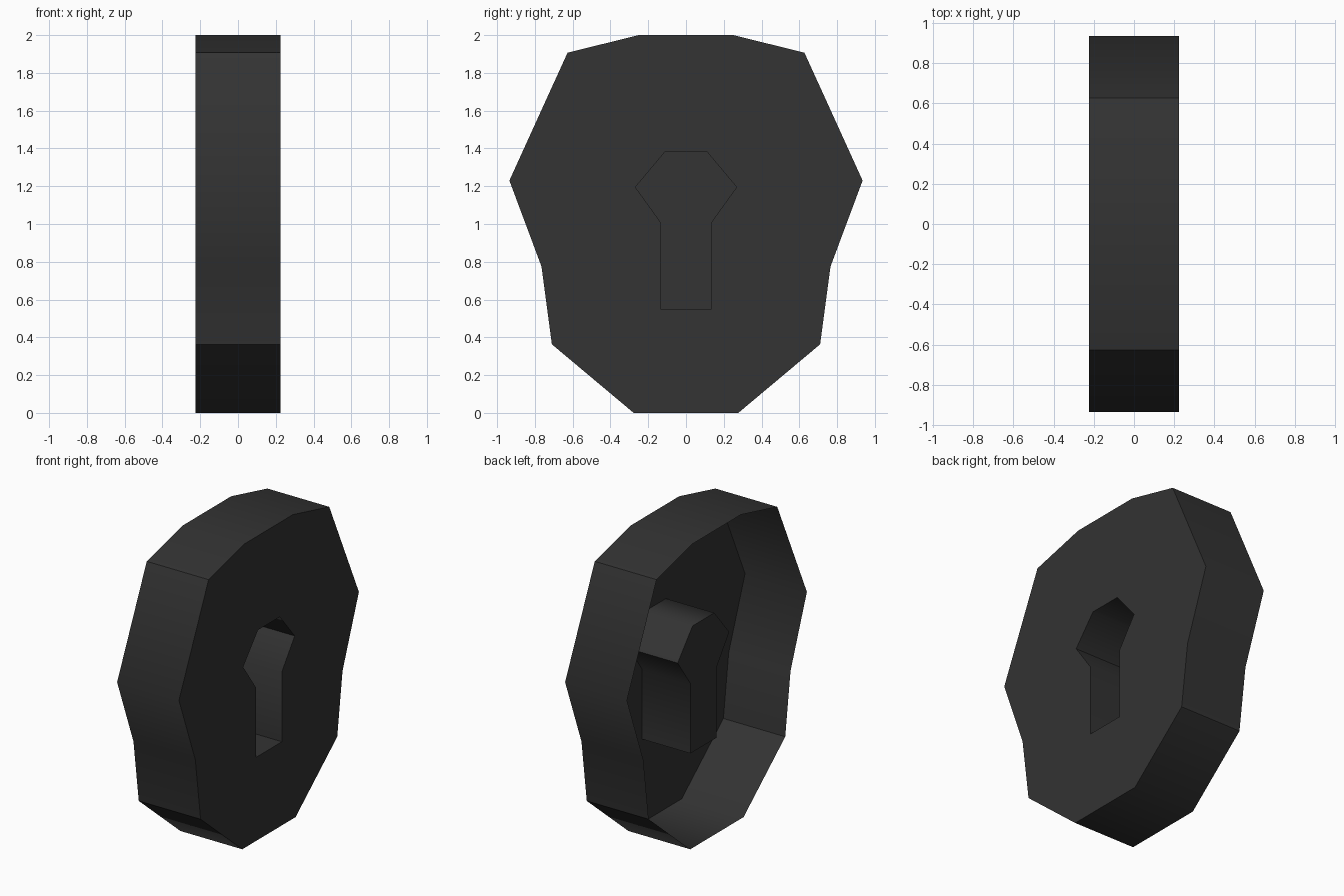
import bpy, bmesh
from mathutils import Vector

if "Cube" in bpy.data.objects:
    bpy.data.objects.remove(bpy.data.objects["Cube"])

FRONT, BACK, RECESS = 0.225, -0.225, -0.127

# half profiles as (y, z), bottom to top; mirrored across y = 0
OUTLINE = [(0.277, 0.0), (0.71, 0.363), (0.765, 0.775), (0.935, 1.23), (0.627, 1.907), (0.25, 2.0)]
KEYHOLE = [(0.135, 0.55), (0.135, 1.01), (0.268, 1.195), (0.113, 1.38)]

mat = bpy.data.materials.new("dark grey")
mat.diffuse_color = (0.033, 0.033, 0.033, 1)
mat.use_nodes = True
mat.node_tree.nodes["Principled BSDF"].inputs["Base Color"].default_value = mat.diffuse_color

bm = bmesh.new()


def ring(half, x):
    pts = half + [(-y, z) for y, z in reversed(half)]
    return [bm.verts.new((x, y, z)) for y, z in pts]


def loop_edges(vs):
    return [bm.edges.new((vs[i], vs[(i + 1) % len(vs)])) for i in range(len(vs))]


def walls(a, b):
    n = len(a)
    for i in range(n):
        j = (i + 1) % n
        bm.faces.new((a[i], a[j], b[j], b[i]))


# face plate with the keyhole opening
outer = ring(OUTLINE, FRONT)
inner = ring(KEYHOLE, FRONT)
edges = loop_edges(outer) + loop_edges(inner)
bmesh.ops.triangle_fill(bm, edges=edges, use_beauty=True, normal=Vector((1, 0, 0)))

# rim wall, open at the back
walls(outer, ring(OUTLINE, BACK))

# keyhole recess with a closed end
end = ring(KEYHOLE, RECESS)
walls(inner, end)
bm.faces.new(end)

# consistent normals, plate facing +x
bmesh.ops.recalc_face_normals(bm, faces=bm.faces[:])
plate = next(f for f in bm.faces if all(abs(v.co.x - FRONT) < 1e-5 for v in f.verts))
if plate.normal.x < 0:
    bmesh.ops.reverse_faces(bm, faces=bm.faces[:])

# smooth walls, with sharp outlines and a few sharp corners
SHARP_Z = (0.363, 1.907, 0.55, 1.195)
for f in bm.faces:
    f.smooth = True
for e in bm.edges:
    a, b = (v.co for v in e.verts)
    along = abs(a.x - b.x) > 0.01
    e.smooth = along and not any(abs(a.z - z) < 1e-4 for z in SHARP_Z)

mesh = bpy.data.meshes.new("keyhole_plate")
bm.to_mesh(mesh)
bm.free()
mesh.materials.append(mat)
obj = bpy.data.objects.new("keyhole_plate", mesh)
bpy.context.collection.objects.link(obj)
